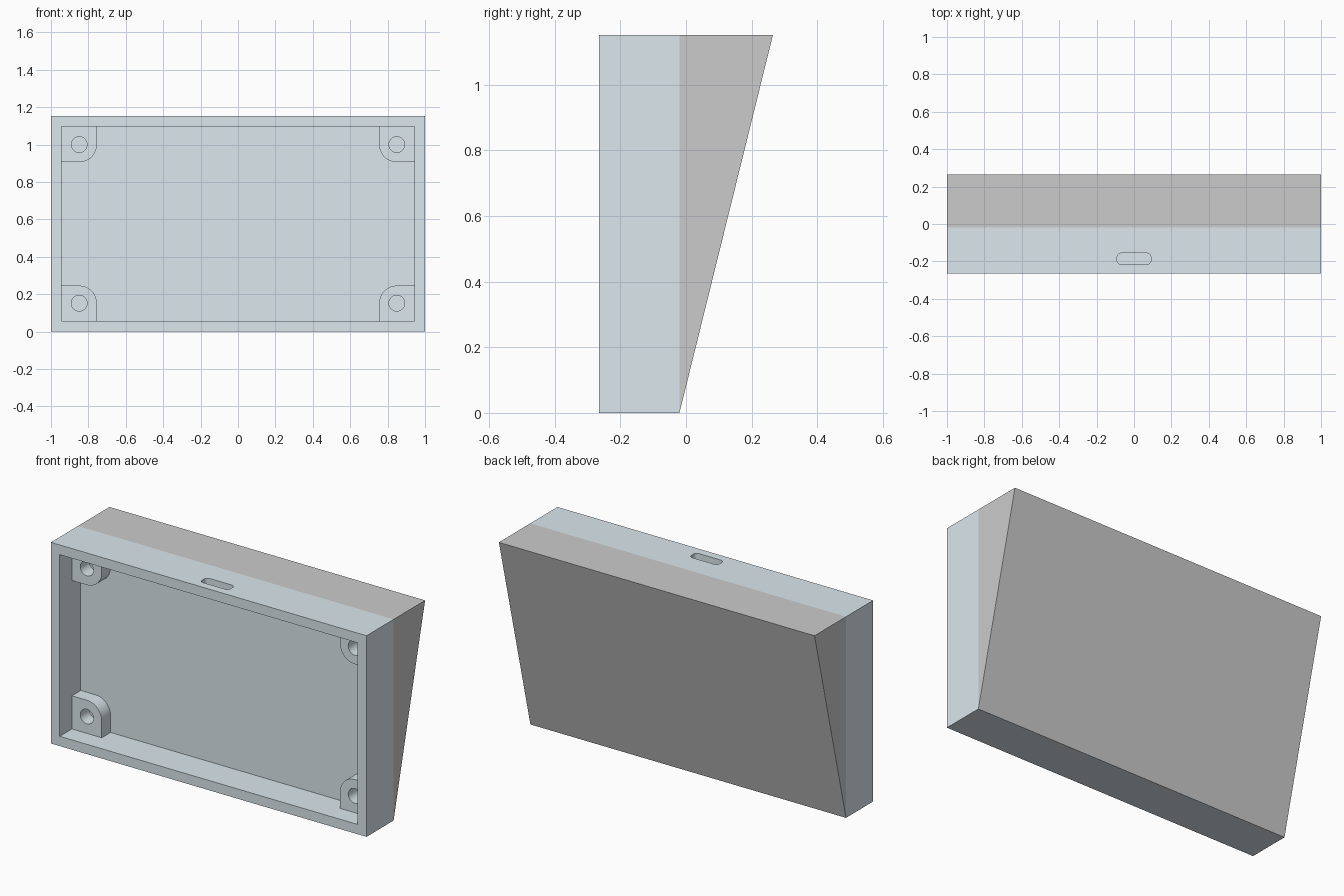
import bpy, bmesh
from math import pi, sin, cos
from mathutils import Vector

if "Cube" in bpy.data.objects:
    bpy.data.objects.remove(bpy.data.objects["Cube"])

W, H = 1.0, 1.152              # half width, height
FRONT, SEAM, BACK = -0.265, -0.02, 0.265
WALL = 0.056
FLOOR_Y = -0.075               # inside face of the back panel
POST_Y = -0.155                # front face of the corner posts


def prism(name, profile, start, direction):
    """Extrude a closed 3D profile (callable on 2D points) along a direction."""
    bm = bmesh.new()
    face = bm.faces.new([bm.verts.new(start(u, v)) for u, v in profile])
    ret = bmesh.ops.extrude_face_region(bm, geom=[face])
    verts = [g for g in ret["geom"] if isinstance(g, bmesh.types.BMVert)]
    bmesh.ops.translate(bm, verts=verts, vec=Vector(direction))
    bmesh.ops.recalc_face_normals(bm, faces=bm.faces)
    mesh = bpy.data.meshes.new(name)
    bm.to_mesh(mesh)
    bm.free()
    obj = bpy.data.objects.new(name, mesh)
    bpy.context.collection.objects.link(obj)
    return obj


def prism_y(name, profile, y0, y1):
    return prism(name, profile, lambda x, z: (x, y0, z), (0, y1 - y0, 0))


def rect(x0, x1, z0, z1):
    return [(x0, z0), (x1, z0), (x1, z1), (x0, z1)]


def arc(cx, cy, r, a0, a1, n):
    return [(cx + r * cos(a0 + (a1 - a0) * i / n), cy + r * sin(a0 + (a1 - a0) * i / n))
            for i in range(n + 1)]


def combine(target, tool, operation):
    mod = target.modifiers.new(tool.name, 'BOOLEAN')
    mod.object, mod.operation, mod.solver = tool, operation, 'EXACT'
    bpy.context.view_layer.objects.active = target
    bpy.ops.object.modifier_apply(modifier=mod.name)
    bpy.data.objects.remove(tool, do_unlink=True)


# Open-fronted tray
tray = prism_y("tray", rect(-W, W, 0, H), FRONT, SEAM)
cavity = prism_y("cavity", rect(-W + WALL, W - WALL, WALL, H - WALL), FRONT - 0.1, FLOOR_Y)
combine(tray, cavity, 'DIFFERENCE')

# Corner posts, each rounded around its screw hole
R, HOLE, OUT = 0.094, 0.042, 0.125
for sx in (-1, 1):
    for sz in (-1, 1):
        cx, cz = sx * 0.849, H / 2 + sz * 0.424
        shape = [(OUT, -R)] + [(OUT, OUT), (-R, OUT)] + arc(0, 0, R, pi, 1.5 * pi, 12)
        post = prism_y("post", [(cx + sx * u, cz + sz * v) for u, v in shape],
                       POST_Y, FLOOR_Y + 0.02)
        combine(tray, post, 'UNION')
        hole = prism_y("screw_hole", arc(cx, cz, HOLE, 0, 2 * pi * 31 / 32, 31),
                       POST_Y - 0.05, FLOOR_Y)
        combine(tray, hole, 'DIFFERENCE')

# Cable slot through the top wall
r, sw, y0, y1 = 0.022, 0.09, -0.217, -0.156
slot_profile = []
for i, (x, y) in enumerate([(sw - r, y1 - r), (-sw + r, y1 - r), (-sw + r, y0 + r), (sw - r, y0 + r)]):
    slot_profile += arc(x, y, r, i * pi / 2, (i + 1) * pi / 2, 8)
slot = prism("cable_slot", slot_profile, lambda x, y: (x, y, H - WALL - 0.03), (0, 0, 0.2))
combine(tray, slot, 'DIFFERENCE')

# Tapered back wedge
wedge = prism("back_wedge", [(SEAM, 0), (BACK, H), (SEAM, H)],
              lambda y, z: (-W, y, z), (2 * W, 0, 0))

# Pale blue tray colour
blue = bpy.data.materials.new("pale_blue")
blue.diffuse_color = (0.71, 0.8, 0.85, 1)
blue.use_nodes = True
blue.node_tree.nodes["Principled BSDF"].inputs["Base Color"].default_value = blue.diffuse_color
tray.data.materials.clear()
tray.data.materials.append(blue)
for p in tray.data.polygons:
    p.material_index = 0

# Smooth the curved holes and corners, keep edges sharp
bpy.ops.object.select_all(action='DESELECT')
tray.select_set(True)
bpy.context.view_layer.objects.active = tray
bpy.ops.object.shade_smooth_by_angle(angle=pi / 6)
